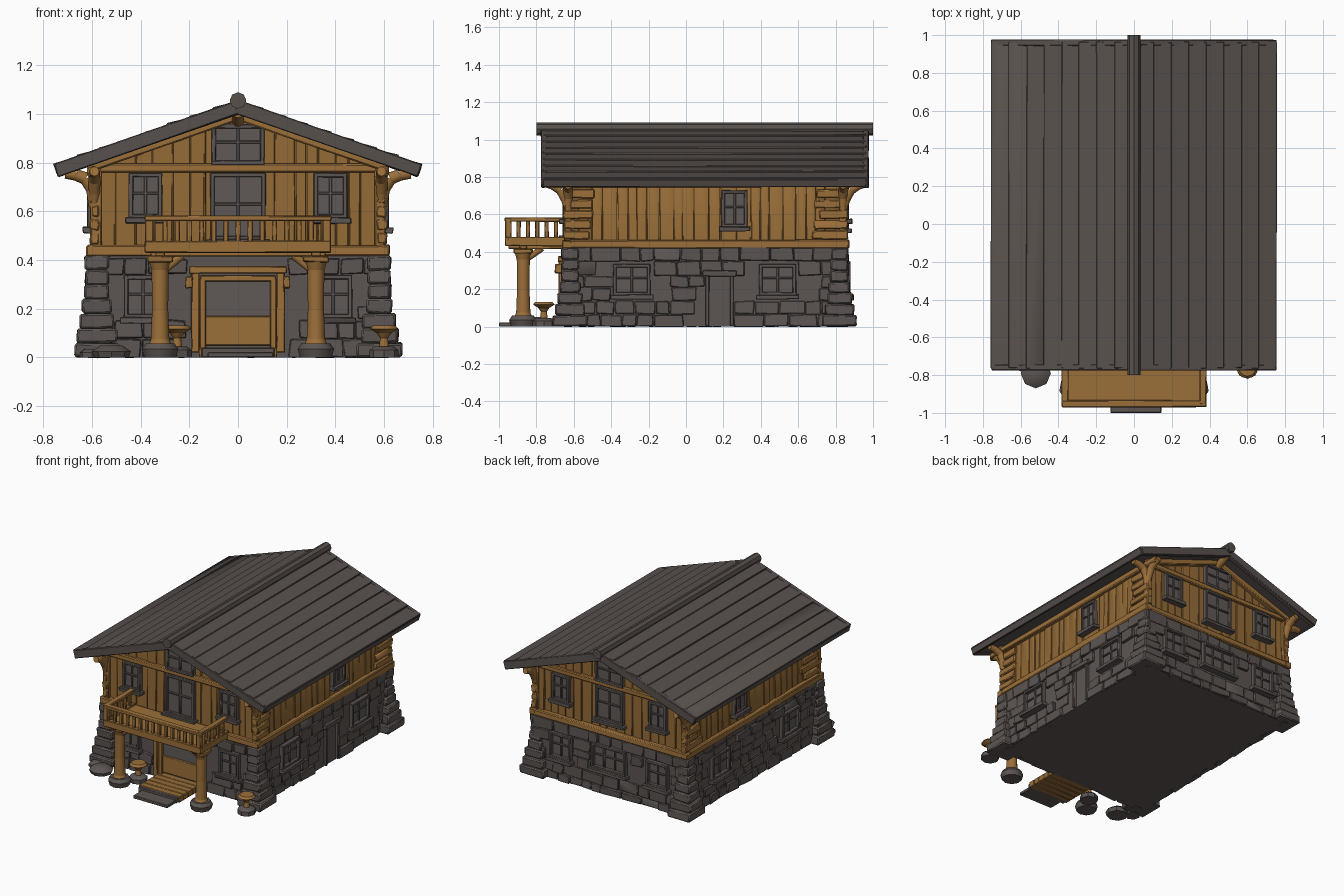
import bpy, bmesh, math, random
from mathutils import Matrix, Vector, Euler

if "Cube" in bpy.data.objects:
    bpy.data.objects.remove(bpy.data.objects["Cube"])

random.seed(4)


def material(name, r, g, b):
    m = bpy.data.materials.new(name)
    m.diffuse_color = (r, g, b, 1)
    m.use_nodes = True
    m.node_tree.nodes["Principled BSDF"].inputs["Base Color"].default_value = m.diffuse_color
    return m


STONE = material("grey stone", 0.108, 0.092, 0.086)
ROOF = material("dark roof wood", 0.098, 0.082, 0.075)
GLASS = material("window grey", 0.115, 0.100, 0.095)
WOOD = material("wall wood", 0.30, 0.148, 0.038)
BEAM = material("beam wood", 0.33, 0.160, 0.042)


def finish(name, bm, mat, bevel=0.0):
    if bevel:
        bmesh.ops.bevel(bm, geom=bm.edges[:], offset=bevel, segments=1, affect='EDGES', clamp_overlap=True)
    bmesh.ops.recalc_face_normals(bm, faces=bm.faces[:])
    me = bpy.data.meshes.new(name)
    bm.to_mesh(me)
    bm.free()
    me.materials.append(mat)
    ob = bpy.data.objects.new(name, me)
    bpy.context.collection.objects.link(ob)
    bpy.ops.object.select_all(action='DESELECT')
    ob.select_set(True)
    bpy.context.view_layer.objects.active = ob
    bpy.ops.object.shade_smooth_by_angle(angle=math.radians(40))
    return ob


def block(bm, c, s, rot=(0, 0, 0), jit=0.0):
    m = Matrix.LocRotScale(Vector(c), Euler(rot), Vector(s))
    vs = bmesh.ops.create_cube(bm, size=1, matrix=m)["verts"]
    for v in vs:
        v.co += Vector([random.uniform(-jit, jit) for _ in range(3)])
    return vs


def tube(bm, pts, radii, sides=10):
    for (a, b), (r1, r2) in zip(zip(pts, pts[1:]), zip(radii, radii[1:])):
        a, b = Vector(a), Vector(b)
        d = b - a
        m = Matrix.Translation((a + b) / 2) @ d.to_track_quat('Z', 'Y').to_matrix().to_4x4()
        bmesh.ops.create_cone(bm, cap_ends=True, segments=sides, radius1=r1, radius2=r2, depth=d.length, matrix=m)


# wall frames: origin, tangent, outward normal, range along the wall
WALLS = {
    "front": ((0, -0.64), (1, 0), (0, -1), (-0.6, 0.6)),
    "back": ((0, 0.85), (-1, 0), (0, 1), (-0.6, 0.6)),
    "right": ((0.6, 0), (0, 1), (1, 0), (-0.64, 0.85)),
    "left": ((-0.6, 0), (0, 1), (-1, 0), (-0.64, 0.85)),
}


def on_wall(bm, wall, u, z, w, h, d0, d1, jit=0.0):
    """Block on a wall: centre u,z, size w,h, from depth d0 out to d1."""
    o, t, n, _ = WALLS[wall]
    d = (d0 + d1) / 2
    c = (o[0] + t[0] * u + n[0] * d, o[1] + t[1] * u + n[1] * d, z)
    s = (w, d1 - d0, h) if t[0] else (d1 - d0, w, h)
    return block(bm, c, s, jit=jit)


# window openings: u, z, width, height
gable_up = [(-0.38, 0.665, 0.12, 0.17), (0.38, 0.665, 0.12, 0.17), (0, 0.875, 0.20, 0.15)]
side_low = [(-0.29, 0.25, 0.18, 0.15), (0.49, 0.25, 0.18, 0.15)]
side_up = [(0.26, 0.63, 0.12, 0.18)]
LOW = {"front": [(-0.39, 0.25, 0.14, 0.16), (0.39, 0.25, 0.14, 0.16)],
       "back": [(-0.38, 0.25, 0.15, 0.16), (0, 0.26, 0.25, 0.16), (0.38, 0.25, 0.15, 0.16)],
       "right": side_low, "left": side_low}
UP = {"front": gable_up + [(0, 0.62, 0.21, 0.26)], "back": gable_up + [(0, 0.64, 0.20, 0.22)],
      "right": side_up, "left": side_up}
DOORS = {"front": [(0, 0.19, 0.36, 0.38)], "right": [(0.18, 0.14, 0.13, 0.28)], "left": [], "back": []}

# stone ground floor: core plus rough courses around the openings
bm = bmesh.new()
block(bm, (0, 0.105, 0.215), (1.2, 1.49, 0.43))
finish("stone_core", bm, STONE)
bm = bmesh.new()
for wall, (o, t, n, (u0, u1)) in WALLS.items():
    z = 0.0
    while z < 0.40:
        h = min(random.uniform(0.055, 0.08), 0.43 - z)
        u = u0
        while u < u1 - 0.01:
            w = min(random.uniform(0.07, 0.17), u1 - u)
            hit = any(abs(u + w / 2 - a) < (w + c) / 2 and abs(z + h / 2 - b) < (h + e) / 2 - 0.01
                      for a, b, c, e in LOW[wall] + DOORS[wall])
            if not hit:
                on_wall(bm, wall, u + w / 2, z + h / 2, w - 0.004, h - 0.003, -0.03,
                        random.uniform(0.006, 0.02), 0.005)
            u += w
        z += h
finish("wall_stones", bm, STONE, 0.006)

# flared corner stones
bm = bmesh.new()
for x in (-0.58, 0.58):
    for y in (-0.62, 0.82):
        for i in range(7):
            f = max(0, 1 - i / 4.5)
            w = 0.09 + 0.095 * f ** 1.4
            block(bm, (x, y, 0.03 + i * 0.06), (w + random.uniform(-.01, .01), w, 0.06), jit=0.004)
for v in bm.verts:
    v.co.z = max(v.co.z, 0)
finish("corner_stones", bm, STONE, 0.008)


# upper storey: gabled core
def gable(x):
    return 1.015 - 0.349 * abs(x)


bm = bmesh.new()
prof = [(-0.585, 0.42), (0.585, 0.42), (0.585, gable(0.585)), (0, gable(0)), (-0.585, gable(0.585))]
face = bm.faces.new([bm.verts.new((x, -0.625, z)) for x, z in prof])
ext = bmesh.ops.extrude_face_region(bm, geom=[face])["geom"]
bmesh.ops.translate(bm, verts=[v for v in ext if isinstance(v, bmesh.types.BMVert)], vec=(0, 1.46, 0))
finish("upper_walls", bm, WOOD)

# vertical planks cut to the roof slope
bm = bmesh.new()
for wall, (o, t, n, (u0, u1)) in WALLS.items():
    u = u0 + 0.015
    while u < u1 - 0.02:
        w = min(random.uniform(0.045, 0.085), u1 - 0.015 - u)
        vs = on_wall(bm, wall, u + w / 2, 0.6, w - 0.004, 0.36, -0.03, random.uniform(-0.011, -0.002), 0.002)
        for v in vs:
            if v.co.z > 0.6:
                v.co.z = gable(v.co.x) - 0.005
        u += w
finish("wall_planks", bm, WOOD, 0.002)

# belt beams, gable beams, corner posts and log ends
bm = bmesh.new()
for wall, (o, t, n, (u0, u1)) in WALLS.items():
    mid, ln = (u0 + u1) / 2, u1 - u0
    on_wall(bm, wall, mid, 0.44, ln + 0.045, 0.045, -0.03, 0.022, 0.003)
    if wall in ("front", "back"):
        on_wall(bm, wall, 0, 0.78, 1.16, 0.035, -0.03, 0.014, 0.003)
        for s in (-1, 1):
            on_wall(bm, wall, s * 0.585, 0.62, 0.045, 0.34, -0.03, 0.012, 0.004)
            block(bm, (s * 0.30, o[1] + n[1] * 0.005, gable(0.30) - 0.02), (0.66, 0.04, 0.04), (0, s * 0.336, 0))
    else:
        on_wall(bm, wall, mid, 0.765, ln + 0.2, 0.04, -0.02, 0.02, 0.003)
        for end, s in ((u0, 1), (u1, -1)):
            for i in range(5):
                w = random.uniform(0.13, 0.22)
                on_wall(bm, wall, end + s * (w / 2 - 0.015), 0.49 + i * 0.055, w, 0.046, -0.03,
                        random.uniform(0.005, 0.014), 0.004)
finish("timber_frame", bm, BEAM, 0.006)

# windows: glass, frame with cross bars, sill
bg, bf = bmesh.new(), bmesh.new()
for openings, out in ((LOW, 0.028), (UP, 0.020)):
    for wall, lst in openings.items():
        for u, z, w, h in lst:
            on_wall(bg, wall, u, z, w, h, -0.005, 0.004)
            for s in (-1, 1):
                on_wall(bf, wall, u + s * w / 2, z, 0.018, h + 0.018, -0.02, out, 0.001)
                on_wall(bf, wall, u, z + s * h / 2, w + 0.018, 0.018, -0.02, out, 0.001)
            for k in ((-1 / 6, 1 / 6) if w > 0.24 else (0,)):
                on_wall(bf, wall, u + k * w, z, 0.013, h, -0.02, 0.013)
            on_wall(bf, wall, u, z + 0.01, w, 0.012, -0.02, 0.013)
            if z < 0.8:
                on_wall(bf, wall, u, z - h / 2 - 0.017, w + 0.05, 0.024, -0.02, out + 0.018, 0.003)
on_wall(bf, "right", 0.18, 0.285, 0.18, 0.03, -0.02, 0.03, 0.004)   # side door
for s in (-1, 1):
    on_wall(bf, "right", 0.18 + s * 0.065, 0.14, 0.02, 0.27, -0.02, 0.02, 0.002)
finish("window_glass", bg, GLASS)
finish("window_frames", bf, STONE, 0.003)

# front door
bm = bmesh.new()
for s in (-1, 1):
    on_wall(bm, "front", s * 0.175, 0.19, 0.035, 0.34, -0.02, 0.04, 0.002)
    on_wall(bm, "front", s * 0.145, 0.18, 0.025, 0.29, -0.02, 0.025)
    on_wall(bm, "front", s * 0.20, 0.31, 0.03, 0.05, 0.0, 0.06, 0.003)
on_wall(bm, "front", 0, 0.36, 0.40, 0.03, -0.02, 0.045, 0.002)
on_wall(bm, "front", 0, 0.325, 0.31, 0.025, -0.02, 0.025)
on_wall(bm, "front", 0, 0.11, 0.27, 0.12, -0.02, 0.012)
finish("door_frame", bm, BEAM, 0.004)
bm = bmesh.new()
on_wall(bm, "front", 0, 0.245, 0.27, 0.14, -0.005, 0.004)
finish("door_glass", bm, GLASS)

# roof: slab, overlapping long boards and barge boards on both slopes
bm = bmesh.new()
A, L, N = math.atan(0.349), 0.79, 8


def on_slope(s, d, off, ln, y, wy, th, tilt=0.0, jit=0.0):
    """Block on slope side s, centred d down the slope, off above it."""
    x = d * math.cos(A) + off * math.sin(A)
    z = 1.05 - d * math.sin(A) + off * math.cos(A)
    block(bm, (s * x, y, z), (ln, wy, th), (0, s * (A + tilt), 0), jit)


for s in (-1, 1):
    on_slope(s, L / 2, -0.025, L, 0.10, 1.70, 0.026)
    for i in range(N):
        on_slope(s, (i + 0.5) * L / N + 0.003, -0.004 + random.uniform(-.002, .003), L / N + 0.014, 0.10, 1.73,
                 0.020, -0.07, 0.003)
    for y in (-0.76, 0.96):
        on_slope(s, L / 2 + 0.004, -0.02, L + 0.01, y, 0.032, 0.056, 0, 0.002)
    on_slope(s, L, -0.022, 0.022, 0.10, 1.73, 0.045)
finish("roof", bm, ROOF, 0.004)
bm = bmesh.new()
tube(bm, [(0, -0.8, 1.056), (0, 1.0, 1.056)], [0.034, 0.034], 8)
finish("ridge_pole", bm, ROOF)

# curved eave brackets at the corners and under the ridge
bm = bmesh.new()
R = [0.018, 0.024, 0.026, 0.024, 0.02]
for y, n in ((-0.63, -1), (0.84, 1)):
    for s in (-1, 1):
        tube(bm, [(s * a, y, z) for a, z in
                  ((0.595, 0.62), (0.60, 0.69), (0.625, 0.735), (0.665, 0.75), (0.71, 0.755))], R)
        tube(bm, [(s * 0.59, y + n * a, z) for a, z in
                  ((0.0, 0.62), (0.015, 0.68), (0.04, 0.73), (0.08, 0.755), (0.12, 0.765))], R)
    tube(bm, [(0, y + n * a, z) for a, z in
              ((0.0, 0.96), (0.02, 0.97), (0.05, 0.985), (0.09, 1.0), (0.12, 1.005))], R)
finish("eave_brackets", bm, BEAM)

# balcony deck, beams and railing
bm = bmesh.new()
block(bm, (0, -0.80, 0.455), (0.74, 0.31, 0.03))
block(bm, (0, -0.95, 0.455), (0.765, 0.035, 0.05), jit=0.002)
block(bm, (0, -0.951, 0.572), (0.765, 0.036, 0.022), jit=0.002)
block(bm, (0, -0.87, 0.43), (0.72, 0.04, 0.03))
for i in range(15):
    block(bm, (-0.35 + i * 0.05, -0.95, 0.52), (0.022, 0.02, 0.09), jit=0.001)
for s in (-1, 1):
    block(bm, (s * 0.365, -0.80, 0.455), (0.035, 0.31, 0.05), jit=0.002)
    block(bm, (s * 0.365, -0.80, 0.572), (0.036, 0.31, 0.022), jit=0.002)
    block(bm, (s * 0.365, -0.95, 0.525), (0.034, 0.034, 0.10))
    block(bm, (s * 0.32, -0.80, 0.43), (0.04, 0.30, 0.03))
    block(bm, (s * 0.32, -0.87, 0.405), (0.105, 0.10, 0.025), jit=0.003)
    for i in range(5):
        block(bm, (s * 0.365, -0.895 + i * 0.05, 0.52), (0.02, 0.022, 0.09), jit=0.001)
finish("balcony", bm, BEAM, 0.004)

# porch posts with braces, on stone feet
bm, bs = bmesh.new(), bmesh.new()
for s in (-1, 1):
    x, y = s * 0.32, -0.87
    tube(bm, [(x, y, z) for z in (0.05, 0.075, 0.2, 0.36, 0.40)], [0.048, 0.038, 0.033, 0.035, 0.048], 12)
    tube(bm, [(x - s * 0.02, y, 0.36), (x - s * 0.09, y, 0.42)], [0.014, 0.018])
    tube(bm, [(x, y + 0.02, 0.36), (x, y + 0.10, 0.42)], [0.014, 0.018])
    tube(bs, [(x, y, 0), (x, y, 0.035), (x, y, 0.058)], [0.066, 0.076, 0.06], 9)
finish("porch_posts", bm, BEAM)

# small pedestal tables and loose rocks
bm = bmesh.new()
for x in (-0.25, 0.60):
    tube(bm, [(x, -0.76, z) for z in (0.03, 0.08, 0.10, 0.118, 0.132)], [0.022, 0.016, 0.03, 0.058, 0.045], 12)
    tube(bs, [(x, -0.76, 0), (x, -0.76, 0.03), (x, -0.76, 0.045)], [0.06, 0.06, 0.04], 8)
tube(bs, [(-0.52, -0.79, z) for z in (0, 0.025, 0.05)], [0.07, 0.08, 0.045], 8)
tube(bs, [(-0.60, -0.73, z) for z in (0, 0.02, 0.035)], [0.05, 0.05, 0.03], 7)
finish("pedestal_tables", bm, BEAM)
finish("stone_feet", bs, STONE)

# porch floor and step
bm = bmesh.new()
for i in range(5):
    block(bm, (0, -0.66 - i * 0.05, 0.021), (0.32, 0.048, 0.042))
finish("porch_floor", bm, WOOD, 0.003)
bm = bmesh.new()
block(bm, (0.01, -0.94, 0.011), (0.27, 0.12, 0.022))
block(bm, (0, -0.885, 0.02), (0.30, 0.04, 0.04))
finish("front_step", bm, STONE, 0.004)
